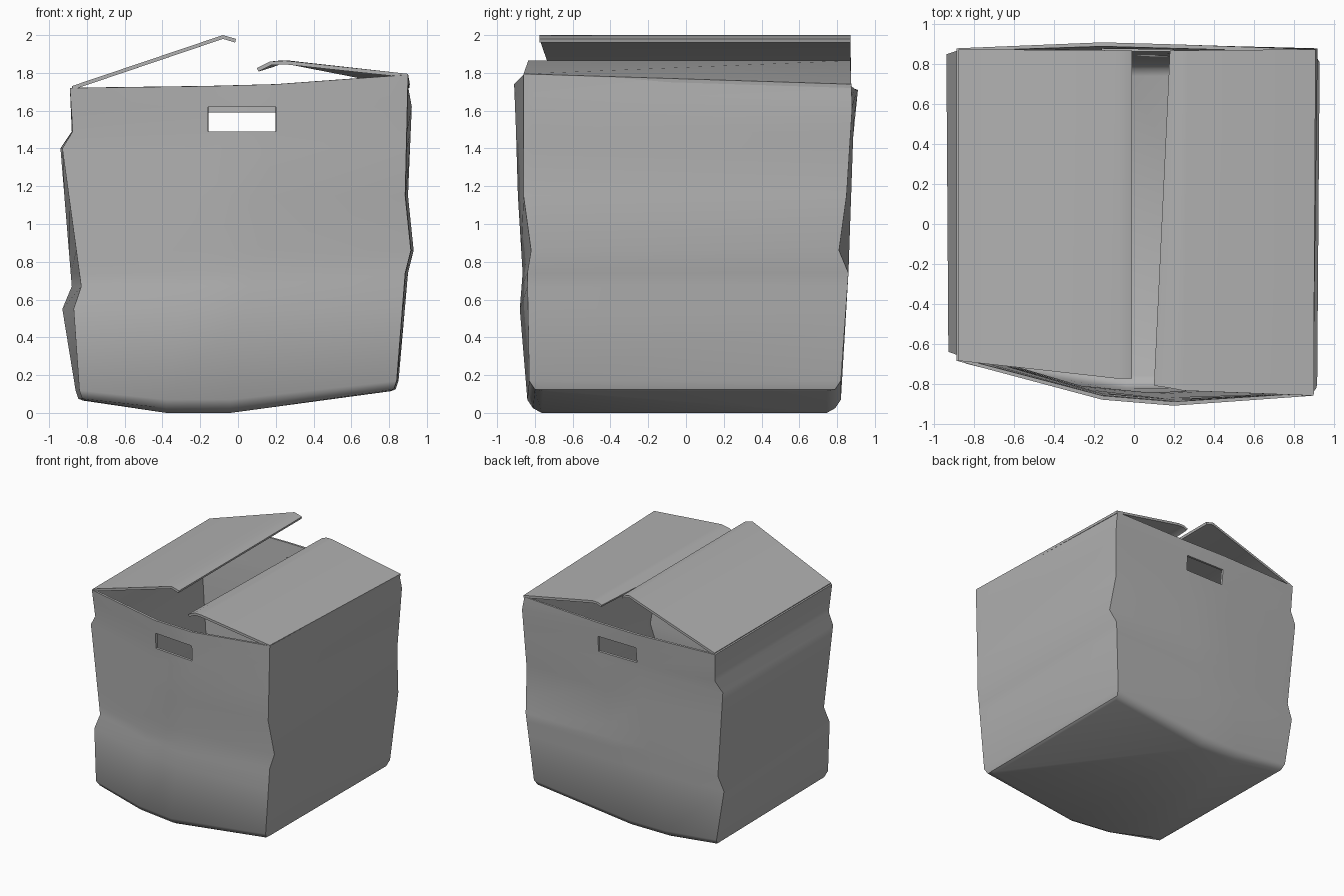
import bpy, bmesh

if "Cube" in bpy.data.objects:
    bpy.data.objects.remove(bpy.data.objects["Cube"])

THICK = 0.02
ROWS = [1.68, 1.62, 1.49, 1.40, 1.15, 0.86, 0.74, 0.67, 0.55]

# Dark grey board
board = bpy.data.materials.new("grey_board")
board.diffuse_color = (0.44, 0.44, 0.44, 1)
board.use_nodes = True
board.node_tree.nodes["Principled BSDF"].inputs["Base Color"].default_value = board.diffuse_color


def interp(profile, z):
    """Point on a (z, x, y) profile, ordered from top to bottom."""
    for (z0, x0, y0), (z1, x1, y1) in zip(profile, profile[1:]):
        if z >= z1:
            t = (z0 - z) / (z0 - z1)
            return (x0 + t * (x1 - x0), y0 + t * (y1 - y0), z)
    return (profile[-1][1], profile[-1][2], z)


def finish(bm, name):
    mesh = bpy.data.meshes.new(name)
    bm.to_mesh(mesh)
    bm.free()
    mesh.materials.append(board)
    obj = bpy.data.objects.new(name, mesh)
    bpy.context.collection.objects.link(obj)
    mod = obj.modifiers.new("board", 'SOLIDIFY')
    mod.thickness = THICK
    mod.offset = -1
    bpy.ops.object.select_all(action='DESELECT')
    obj.select_set(True)
    bpy.context.view_layer.objects.active = obj
    bpy.ops.object.modifier_apply(modifier=mod.name)
    bpy.ops.object.shade_smooth_by_angle(angle=0.7)
    return obj


# Dented vertical profiles (z, x, y): corners and the two columns beside each handle
front_left = [(1.72, -.89, -.685), (1.49, -.875, -.66), (1.40, -.93, -.64),
              (.67, -.83, -.66), (.55, -.87, -.68), (.12, -.84, -.70)]
front_mid_l = [(1.73, -.16, -.88), (1.49, -.16, -.87), (.74, -.27, -.83),
               (.55, -.30, -.835), (.07, -.38, -.79)]
front_mid_r = [(1.74, .20, -.91), (1.49, .20, -.90), (1.15, .14, -.89),
               (.74, .08, -.865), (.55, .04, -.88), (.07, -.04, -.84)]
front_right = [(1.79, .90, -.86), (1.15, .885, -.86), (.86, .915, -.82),
               (.74, .885, -.84), (.17, .84, -.83)]
back_right = [(1.73, .90, .875), (1.62, .92, .88), (1.15, .90, .85),
              (.86, .93, .81), (.74, .90, .86), (.17, .85, .82)]
back_mid_r = [(1.71, .20, .90), (1.46, .20, .885), (.74, .08, .86), (.07, -.04, .82)]
back_mid_l = [(1.71, -.16, .91), (1.46, -.16, .885), (.74, -.27, .86), (.07, -.38, .82)]
back_left = [(1.72, -.89, .88), (1.49, -.88, .87), (1.40, -.94, .85),
             (.67, -.88, .83), (.55, -.93, .82), (.12, -.86, .82)]
# The soft front-right corner gets a second column just behind it
soft_corner = [(z, x + .003, y + .05) for z, x, y in front_right]
columns = [front_left, front_mid_l, front_mid_r, front_right, soft_corner,
           back_right, back_mid_r, back_mid_l, back_left]

# Box body: walls with handle openings, rounded lower edge and curved floor
bm = bmesh.new()
grid = []
for i, prof in enumerate(columns):
    mid = i in (1, 2, 6, 7)
    drop = 0.03 if i in (6, 7) else 0
    zs = [prof[0][0]]
    zs += [z - drop if z in (1.62, 1.49) else z for z in ROWS]
    zs.append(prof[-1][0])
    pts = [interp(prof, z) for z in zs]
    x, y, z = pts[-1]
    sx = 0 if mid else (1 if x > 0 else -1)
    sy = 1 if y > 0 else -1
    pts.append((x - .015 * sx, y - .03 * sy, z - .045))
    pts.append((x - .04 * sx, y - .075 * sy, z - (.055 if sx else .07)))
    grid.append([bm.verts.new(p) for p in pts])
n = len(grid[0])
for i in range(9):
    a, b = grid[i], grid[(i + 1) % 9]
    for r in range(n - 1):
        if i in (1, 6) and r == 2:
            continue
        bm.faces.new((a[r + 1], b[r + 1], b[r], a[r]))
for ids in ((0, 8, 7, 1), (1, 7, 6, 2), (2, 6, 5, 4, 3)):
    bm.faces.new([grid[i][-1] for i in ids])
box = finish(bm, "box_body")

# Shade smoothly across the soft front-right corner
sharp = box.data.attributes["sharp_edge"].data
for e in box.data.edges:
    if all(3 * n <= v < 4 * n - 2 for v in e.vertices):
        sharp[e.index].value = False


# Lid flaps: front edge polyline joined to back edge polyline
def flap(name, front, back):
    bm = bmesh.new()
    f = [bm.verts.new(p) for p in front]
    b = [bm.verts.new(p) for p in back]
    for i in range(len(f) - 1):
        bm.faces.new((f[i], f[i + 1], b[i + 1], b[i]))
    bm.normal_update()
    if sum(face.normal.z for face in bm.faces) < 0:
        bmesh.ops.reverse_faces(bm, faces=bm.faces)
    finish(bm, name)


flap("left_flap",
     [(-.88, -.685, 1.73), (-.08, -.775, 2.0), (-.01, -.775, 1.98)],
     [(-.88, .875, 1.73), (-.08, .87, 2.0), (-.01, .87, 1.98)])
flap("right_flap",
     [(.90, -.86, 1.795), (.25, -.835, 1.865), (.17, -.82, 1.86), (.10, -.81, 1.825)],
     [(.91, .875, 1.74), (.27, .87, 1.865), (.22, .87, 1.865), (.18, .87, 1.85)])
